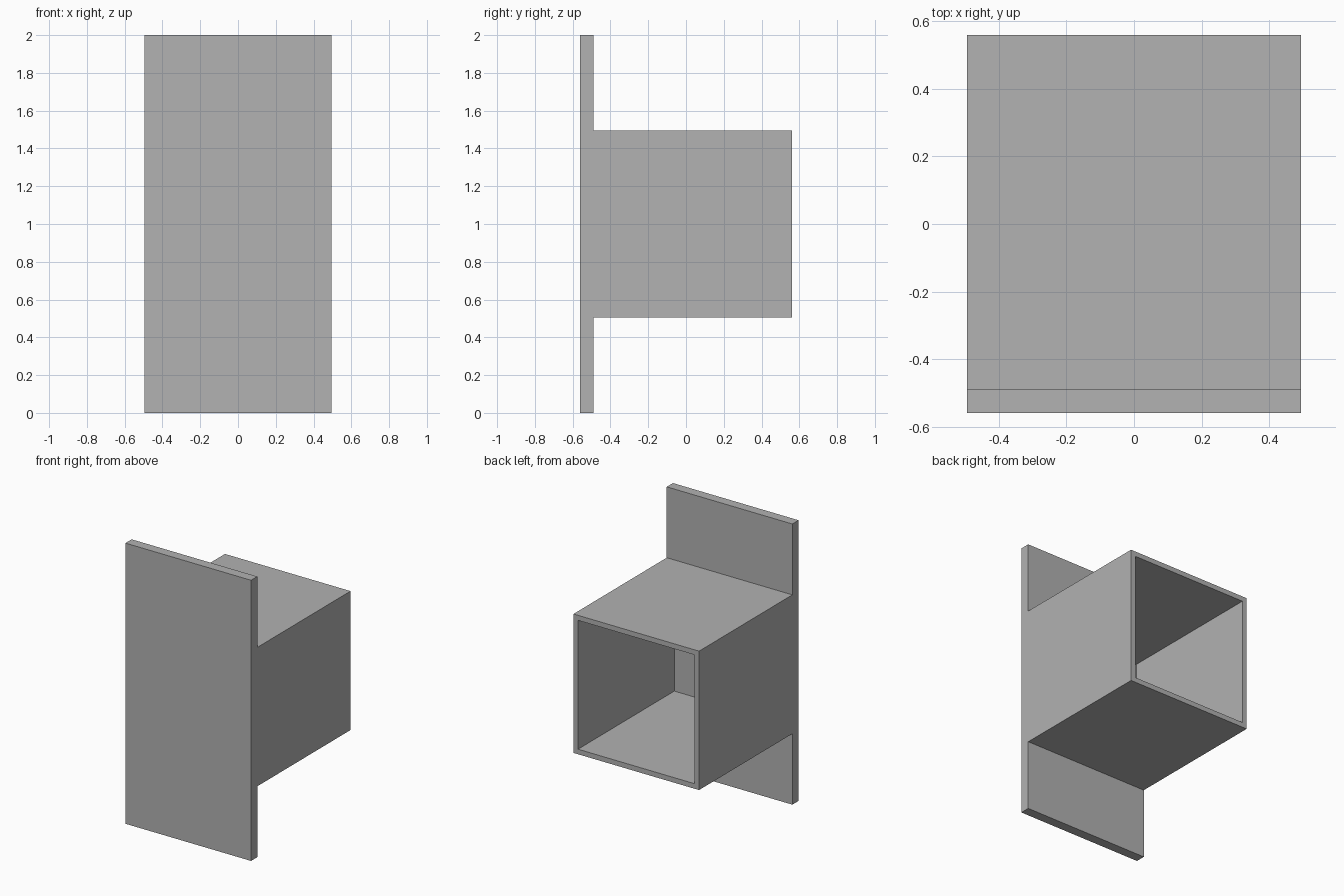
import bpy
import bmesh
from mathutils import Vector

cube = bpy.data.objects.get("Cube")
if cube:
    bpy.data.objects.remove(cube, do_unlink=True)

HALF_W = 0.495                  # half width of plate and box
FRONT, SHOULDER, BACK = -0.56, -0.49, 0.56
LOW, HIGH = 0.505, 1.495        # bottom and top of the box
WALL = 0.036

grey = bpy.data.materials.new("plain grey")
grey.use_nodes = True
colour = (0.445, 0.445, 0.445, 1)
grey.diffuse_color = colour
grey.node_tree.nodes["Principled BSDF"].inputs["Base Color"].default_value = colour

# Side profile of the plate with the box behind it, swept across the width
profile = [(FRONT, 0), (SHOULDER, 0), (SHOULDER, LOW), (BACK, LOW),
           (BACK, HIGH), (SHOULDER, HIGH), (SHOULDER, 2), (FRONT, 2)]
bm = bmesh.new()
side = bm.faces.new([bm.verts.new((-HALF_W, y, z)) for y, z in profile])
swept = bmesh.ops.extrude_face_region(bm, geom=[side], use_keep_orig=True)
moved = [v for v in swept["geom"] if isinstance(v, bmesh.types.BMVert)]
bmesh.ops.translate(bm, verts=moved, vec=(2 * HALF_W, 0, 0))
bmesh.ops.recalc_face_normals(bm, faces=bm.faces)

# Open the back: inset a rim, then push the middle in as a deep cavity
opening = max(bm.faces, key=lambda f: f.calc_center_median().y)
bmesh.ops.inset_region(bm, faces=[opening], thickness=WALL, use_even_offset=True)
cavity = bmesh.ops.extrude_discrete_faces(bm, faces=[opening])["faces"][0]
bmesh.ops.translate(bm, verts=cavity.verts,
                    vec=Vector((0, FRONT + WALL - BACK, 0)))

mesh = bpy.data.meshes.new("flanged_box")
bm.to_mesh(mesh)
bm.free()
mesh.materials.append(grey)
box = bpy.data.objects.new("flanged_box", mesh)
bpy.context.collection.objects.link(box)
